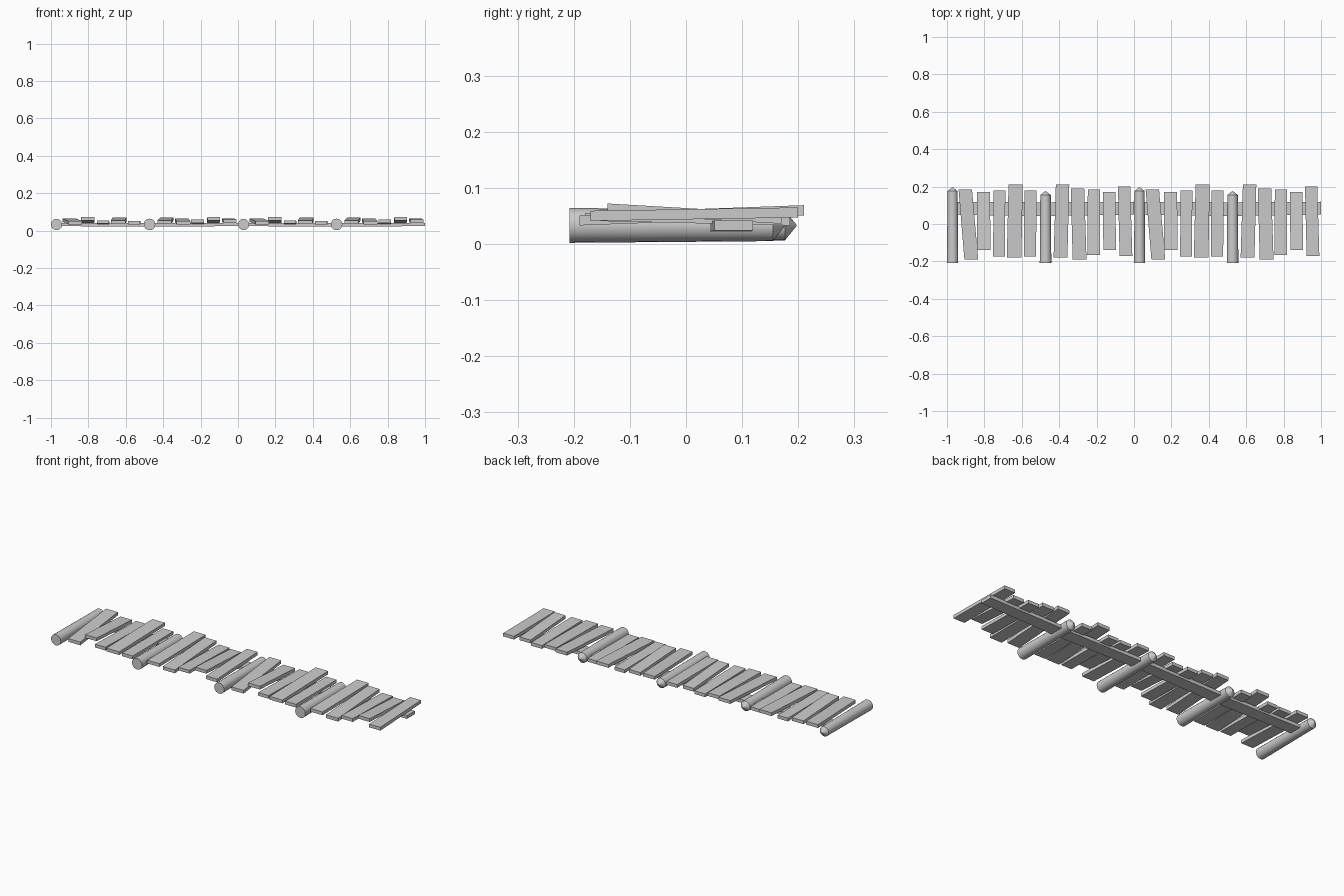
import bpy
import bmesh
from math import cos, sin, tau
from mathutils import Vector

cube = bpy.data.objects.get("Cube")
if cube:
    bpy.data.objects.remove(cube, do_unlink=True)

wood = bpy.data.materials.new("grey wood")
wood.use_nodes = True
colour = (0.6, 0.6, 0.6, 1)
wood.diffuse_color = colour
wood.node_tree.nodes["Principled BSDF"].inputs["Base Color"].default_value = colour


def finish(name, bm, smooth=False):
    bmesh.ops.recalc_face_normals(bm, faces=bm.faces)
    mesh = bpy.data.meshes.new(name)
    bm.to_mesh(mesh)
    bm.free()
    mesh.materials.append(wood)
    obj = bpy.data.objects.new(name, mesh)
    bpy.context.collection.objects.link(obj)
    if smooth:
        bpy.ops.object.select_all(action="DESELECT")
        obj.select_set(True)
        bpy.context.view_layer.objects.active = obj
        bpy.ops.object.shade_smooth_by_angle()
    return obj


def loft(name, rings, smooth=False):
    """Skin a series of equal-length closed rings and cap both ends."""
    bm = bmesh.new()
    loops = [[bm.verts.new(p) for p in ring] for ring in rings]
    count = len(loops[0])
    for a, b in zip(loops, loops[1:]):
        for i in range(count):
            j = (i + 1) % count
            bm.faces.new((a[i], a[j], b[j], b[i]))
    bm.faces.new(loops[0])
    bm.faces.new(loops[-1])
    return finish(name, bm, smooth)


def rect_y(x, y, z, half_width, half_height):
    """Rectangle standing across the y axis."""
    return [Vector((x + sx * half_width, y, z + sz * half_height))
            for sx, sz in ((-1, -1), (1, -1), (1, 1), (-1, 1))]


def rect_x(x, y, z, half_width, half_height):
    """Rectangle standing across the x axis."""
    return [Vector((x, y + sy * half_width, z + sz * half_height))
            for sy, sz in ((-1, -1), (1, -1), (1, 1), (-1, 1))]


def post(name, x, shoulder, r_front, r_back):
    """Round post lying along y with a blunt conical tip at the back."""
    z, sides = 0.033, 20
    stations = ((-0.208, r_front), (shoulder, r_back), (shoulder + 0.021, 0.001))
    rings = [[Vector((x + r * cos(tau * i / sides), y, z + r * sin(tau * i / sides)))
              for i in range(sides)] for y, r in stations]
    return loft(name, rings, smooth=True)


# x at front, x at back, half width, y front, y back, z front, z back
PLANKS = [
    (0.13, 0.098, 0.037, -0.19, 0.185, 0.042, 0.056),
    (0.196, 0.196, 0.036, -0.14, 0.17, 0.063, 0.045),
    (0.278, 0.281, 0.032, -0.175, 0.18, 0.046, 0.04),
    (0.359, 0.367, 0.039, -0.18, 0.21, 0.046, 0.06),
    (0.444, 0.446, 0.033, -0.175, 0.18, 0.042, 0.043),
    (0.607, 0.618, 0.037, -0.18, 0.21, 0.046, 0.06),
    (0.709, 0.698, 0.037, -0.19, 0.19, 0.042, 0.056),
    (0.784, 0.786, 0.034, -0.165, 0.185, 0.05, 0.042),
    (0.87, 0.867, 0.034, -0.14, 0.17, 0.063, 0.045),
    (0.957, 0.947, 0.034, -0.17, 0.2, 0.05, 0.056),
]

# Two identical sections placed end to end
for section, start in (("right", -1), ("left", 0)):
    post(f"{section}_long_post", start + 0.03, 0.176, 0.03, 0.027)
    post(f"{section}_short_post", start + 0.527, 0.155, 0.031, 0.028)

    for n, (xf, xb, w, yf, yb, zf, zb) in enumerate(PLANKS, 1):
        loft(f"{section}_plank_{n}", [rect_y(start + xf, yf, zf, w, 0.009),
                                      rect_y(start + xb, yb, zb, w * 0.97, 0.009)])

    # Back rail, slightly wider where it meets the middle post
    loft(f"{section}_rail", [rect_x(start + 0.03, 0.084, 0.033, 0.034, 0.009),
                             rect_x(start + 0.527, 0.079, 0.031, 0.037, 0.009),
                             rect_x(start + 1, 0.085, 0.033, 0.034, 0.009)])
